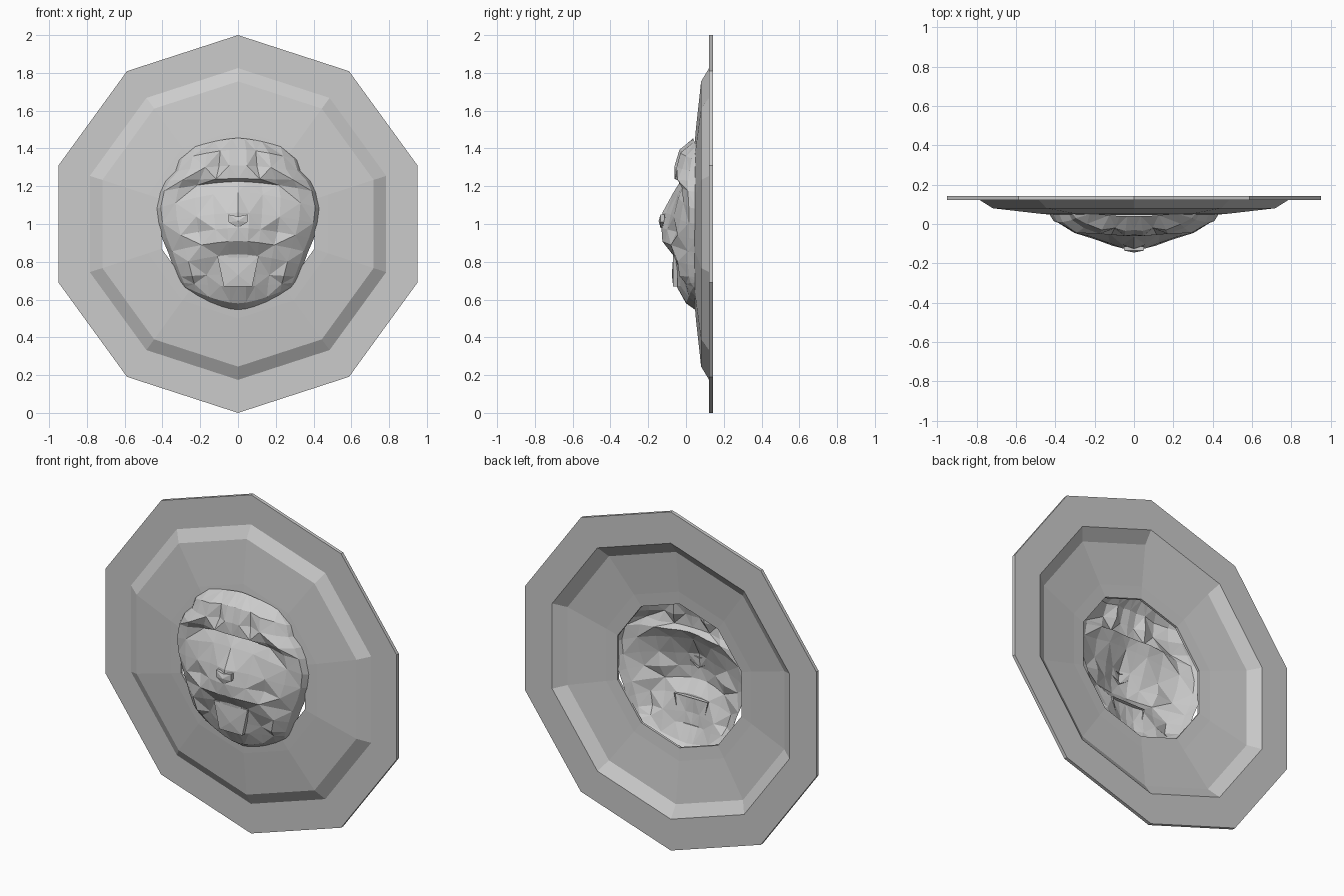
import bpy, bmesh, math

grey = bpy.data.materials.new("stone_grey")
grey.diffuse_color = (0.6, 0.6, 0.6, 1)


def make_object(name, bm):
    bmesh.ops.recalc_face_normals(bm, faces=bm.faces)
    me = bpy.data.meshes.new(name)
    bm.to_mesh(me)
    bm.free()
    me.materials.append(grey)
    ob = bpy.data.objects.new(name, me)
    bpy.context.collection.objects.link(ob)
    return ob


# Ten-sided dish: closed profile (radius, y) swept around the y axis
SIDES = 10
profile = [(1.0, 0.122), (0.825, 0.122), (0.755, 0.08), (0.5, 0.052), (0.425, 0.046),
           (0.425, 0.06), (0.5, 0.066), (0.745, 0.094), (0.815, 0.142), (1.0, 0.142)]
bm = bmesh.new()
rings = []
for i in range(SIDES):
    a = 2 * math.pi * i / SIDES
    rings.append([bm.verts.new((r * math.sin(a), y, 1 + r * math.cos(a))) for r, y in profile])
for i in range(SIDES):
    a, b = rings[i], rings[(i + 1) % SIDES]
    for j in range(len(profile)):
        k = (j + 1) % len(profile)
        bm.faces.new((a[j], a[k], b[k], b[j]))
make_object("dish", bm)

# Hollow relief face: rows of (centre z, edge z, half width, depths from centre outward)
COLS = (0, 0.14, 0.30, 0.52, 0.76, 0.94, 1)
rows = [
    (1.455, 1.405, 0.24, (0.04, 0.04, 0.04, 0.045, 0.05, 0.05)),       # hairline
    (1.395, 1.34, 0.315, (-0.03, -0.035, -0.02, -0.03, 0.0, 0.03)),
    (1.31, 1.28, 0.335, (-0.055, -0.06, -0.025, -0.05, -0.02, 0.02)),  # hair tufts
    (1.24, 1.23, 0.385, (-0.06, -0.06, -0.055, -0.03, -0.045, 0.01)),  # brow
    (1.225, 1.17, 0.415, (-0.03, -0.025, -0.012, -0.01, -0.02, 0.01)), # eye hollow
    (1.17, 1.08, 0.435, (-0.065, -0.055, -0.045, -0.04, -0.015, 0.015)),
    (1.06, 1.00, 0.425, (-0.125, -0.105, -0.08, -0.065, -0.03, 0.015)),
    (0.98, 0.92, 0.40, (-0.13, -0.125, -0.10, -0.05, -0.045, 0.015)),
    (0.91, 0.85, 0.37, (-0.125, -0.125, -0.11, -0.08, -0.03, 0.01)),   # muzzle
    (0.84, 0.78, 0.345, (-0.07, -0.07, -0.06, -0.06, -0.045, 0.01)),
    (0.735, 0.72, 0.32, (-0.065, -0.06, -0.04, -0.02, -0.035, 0.015)), # mouth
    (0.67, 0.69, 0.305, (-0.05, -0.05, -0.03, -0.005, 0.0, 0.025)),    # chin
    (0.58, 0.675, 0.295, (0.0, 0.0, 0.005, 0.015, 0.025, 0.04)),
    (0.545, 0.66, 0.28, (0.05, 0.05, 0.05, 0.05, 0.05, 0.055)),
]
bm = bmesh.new()
grid = []
for z0, z1, hw, depths in rows:
    half = [(hw * t, y, z0 + (z1 - z0) * t ** 1.6) for t, y in zip(COLS, depths + (0.058,))]
    line = [(-x, y, z) for x, y, z in reversed(half[1:])] + half
    grid.append([bm.verts.new(p) for p in line])
mid = len(COLS) - 1
for r in range(len(grid) - 1):
    for c in range(2 * mid):
        a, b = grid[r][c], grid[r][c + 1]
        d, e = grid[r + 1][c], grid[r + 1][c + 1]
        # mirrored diagonals give symmetrical facets
        if (r + (c if c < mid else 2 * mid - 1 - c)) % 2 == (c < mid):
            bm.faces.new((a, d, e))
            bm.faces.new((a, e, b))
        else:
            bm.faces.new((a, d, b))
            bm.faces.new((b, d, e))
make_object("face", bm)


# Small faceted solids: outline in x, z with a raised front centre
def gem(name, outline, centre, y_edge, y_back):
    bm = bmesh.new()
    front = [bm.verts.new((x, y_edge, z)) for x, z in outline]
    back = [bm.verts.new((x, y_back, z)) for x, z in outline]
    tip = bm.verts.new(centre)
    n = len(outline)
    for i in range(n):
        j = (i + 1) % n
        bm.faces.new((front[i], front[j], tip))
        bm.faces.new((front[j], front[i], back[i], back[j]))
    make_object(name, bm)


gem("nose", [(-0.05, 1.05), (0, 1.04), (0.05, 1.05), (0.05, 1.01), (0, 0.98), (-0.05, 1.01)],
    (0, -0.145, 1.015), -0.135, -0.115)
gem("tongue", [(-0.11, 0.83), (0.11, 0.83), (0.075, 0.67), (-0.075, 0.67)],
    (0, -0.075, 0.73), -0.068, -0.045)
